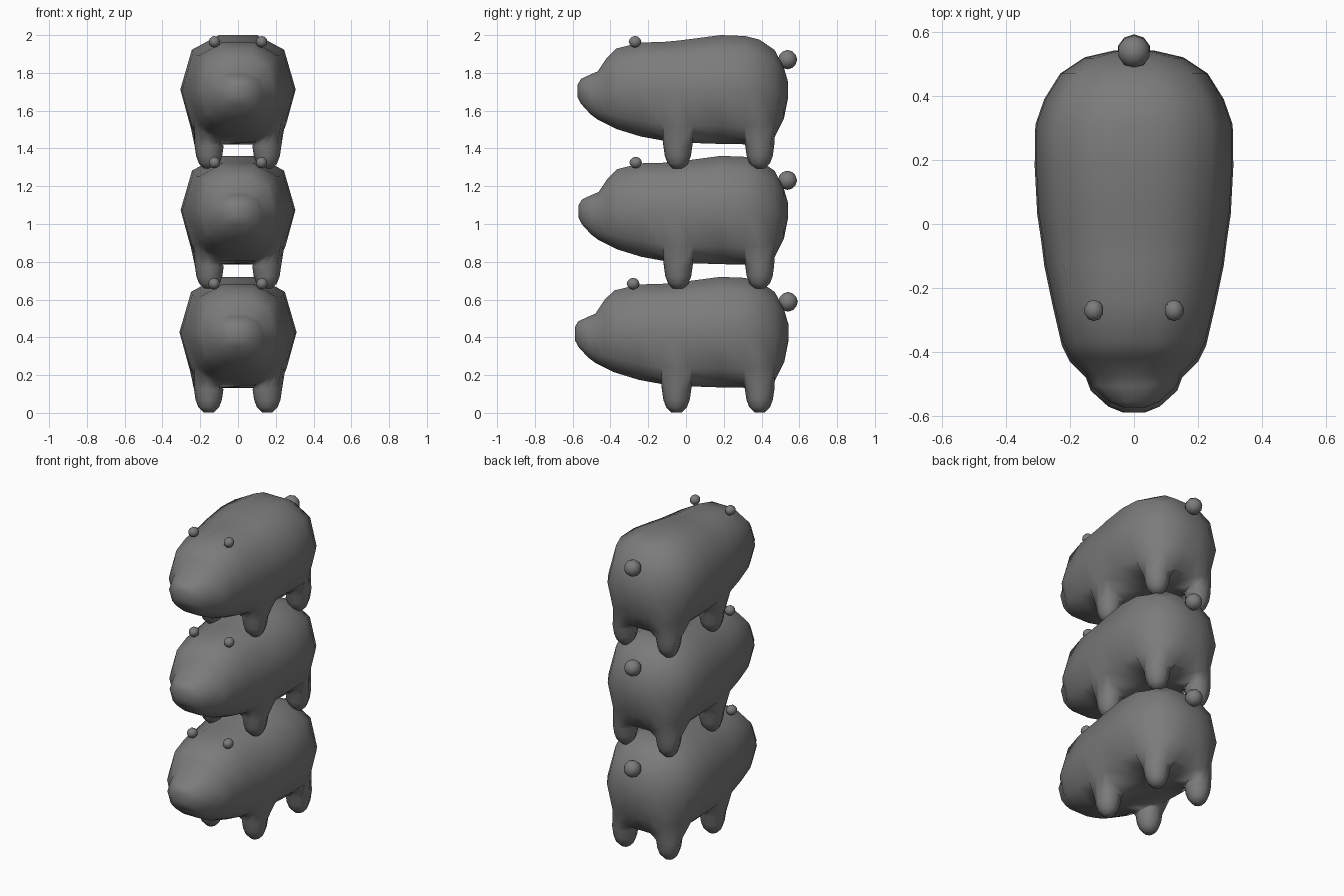
import bpy, bmesh
from mathutils import Vector

if "Cube" in bpy.data.objects:
    bpy.data.objects.remove(bpy.data.objects["Cube"])

grey = bpy.data.materials.new("dark_grey")
grey.diffuse_color = (0.2, 0.2, 0.2, 1)
grey.use_nodes = True
grey.node_tree.nodes["Principled BSDF"].inputs["Base Color"].default_value = grey.diffuse_color

# Body stations from snout to rump: y, half width, top z, bottom z
STATIONS = [
    (-.588, .035, .455, .385), (-.57, .08, .485, .35), (-.52, .135, .508, .295),
    (-.48, .15, .525, .265), (-.43, .20, .60, .24), (-.38, .225, .648, .215),
    (-.25, .255, .68, .175), (-.13, .28, .683, .153), (-.05, .29, .69, .145),
    (.03, .302, .70, .14), (.18, .31, .72, .135), (.31, .308, .715, .133),
    (.39, .28, .695, .14), (.47, .23, .64, .17), (.52, .155, .545, .27),
    (.542, .06, .47, .38)]
# Faceted cross-section, right half from top to bottom, then mirrored
HALF = [(0, 1), (.33, 1), (.8, .73), (1, 0), (.83, -.66), (.6, -.88), (.33, -1), (0, -1)]
PROFILE = HALF + [(-x, z) for x, z in HALF[-2:0:-1]]
# Each leg grows out of a 2 x 2 patch: first station, first profile index, x, y
LEGS = [(st, pr, x, y) for st, y in ((7, -.05), (11, .39)) for pr, x in ((4, .155), (8, -.155))]
LEG_RINGS = [(.125, .078), (.07, .07), (.03, .055), (.003, .028)]


def body_mesh():
    bm = bmesh.new()
    rings = []
    for y, w, top, bot in STATIONS:
        mid, h = (top + bot) / 2, (top - bot) / 2
        rings.append([bm.verts.new((px * w, y, mid + pz * h)) for px, pz in PROFILE])
    n = len(PROFILE)
    holes = {(st + i, pr + j) for st, pr, _, _ in LEGS for i in (0, 1) for j in (0, 1)}
    for i in range(len(rings) - 1):
        for j in range(n):
            if (i, j) not in holes:
                k = (j + 1) % n
                bm.faces.new((rings[i][j], rings[i][k], rings[i + 1][k], rings[i + 1][j]))
    bm.faces.new(rings[0])
    bm.faces.new(rings[-1])
    # legs: eight-sided, continuing the patch outline down to a rounded foot
    around = [(0, 0), (0, 1), (0, 2), (1, 2), (2, 2), (2, 1), (2, 0), (1, 0)]
    for st, pr, x, y in LEGS:
        loop = [rings[st + i][pr + j] for i, j in around]
        for z, r in LEG_RINGS:
            new = []
            for i, j in around:
                d = Vector((1 - j, i - 1)).normalized() * r
                new.append(bm.verts.new((x + d.x, y + d.y, z)))
            for k in range(8):
                m = (k + 1) % 8
                bm.faces.new((loop[k], loop[m], new[m], new[k]))
            loop = new
        bm.faces.new(loop)
    bmesh.ops.delete(bm, geom=[v for v in bm.verts if not v.link_faces], context='VERTS')
    bmesh.ops.recalc_face_normals(bm, faces=bm.faces[:])
    return bm


def ball_mesh(radii):
    bm = bmesh.new()
    bmesh.ops.create_icosphere(bm, subdivisions=2, radius=1)
    bmesh.ops.scale(bm, vec=radii, verts=bm.verts[:])
    return bm


def finish(bm, name):
    for f in bm.faces:
        f.smooth = True
    me = bpy.data.meshes.new(name)
    bm.to_mesh(me)
    bm.free()
    me.materials.append(grey)
    return me


body = finish(body_mesh(), "body")
ear = finish(ball_mesh((.031, .034, .031)), "ear")
tail = finish(ball_mesh((.052, .052, .052)), "tail")

# Three stacked animals: level, scale, y shift, z shift
for level, s, dy, dz in (("bottom", 1, 0, 0), ("middle", .98, .008, .655), ("top", .985, .006, 1.291)):
    for part, mesh, loc in (("body", body, (0, 0, 0)),
                            ("right_ear", ear, (.127, -.28, .684)),
                            ("left_ear", ear, (-.127, -.28, .684)),
                            ("tail", tail, (0, .54, .588))):
        ob = bpy.data.objects.new(level + "_" + part, mesh)
        ob.location = Vector(loc) * s + Vector((0, dy, dz))
        ob.scale = (s, s, s)
        bpy.context.collection.objects.link(ob)
